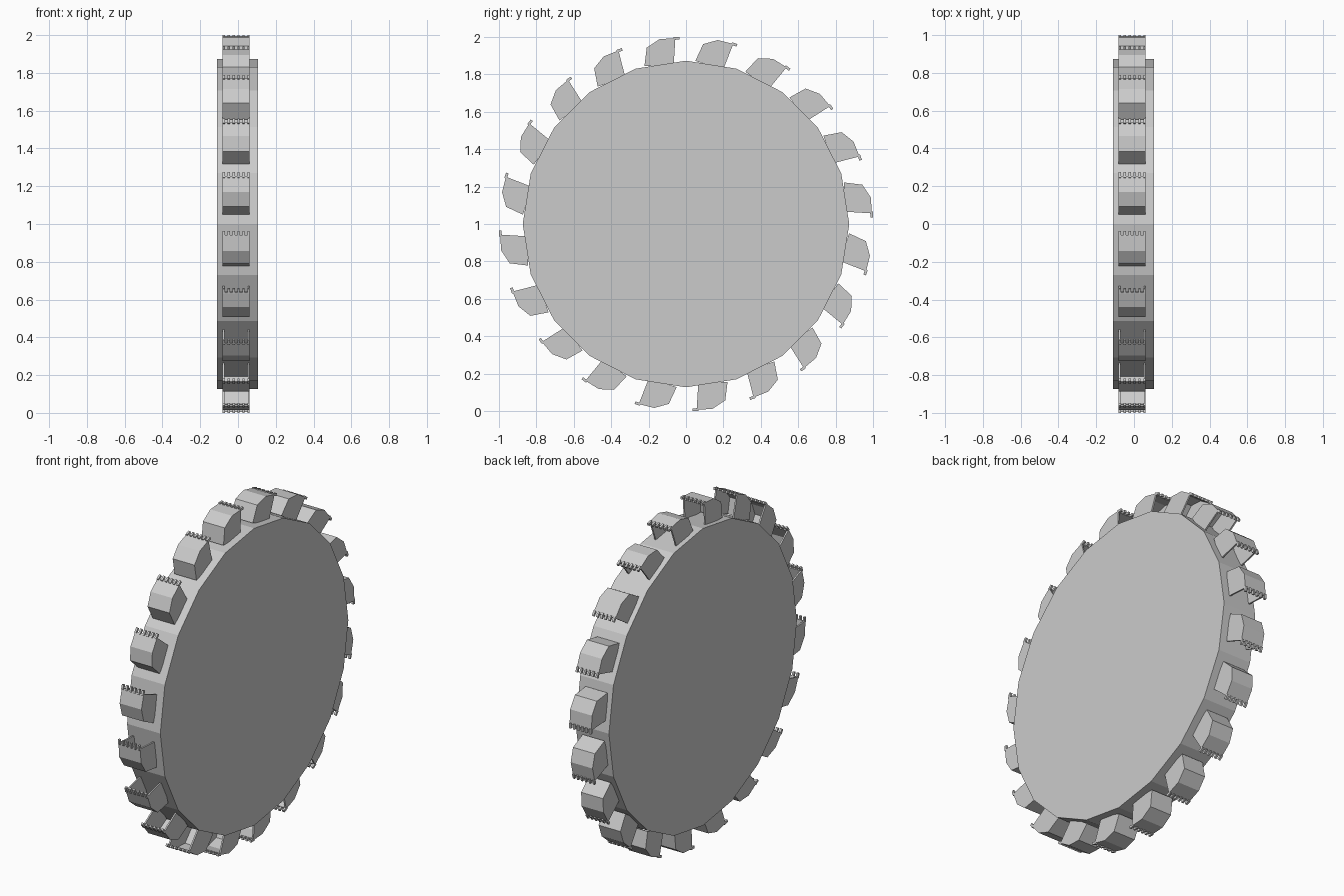
import bpy, bmesh, math
from mathutils import Vector

cube = bpy.data.objects.get("Cube")
if cube:
    bpy.data.objects.remove(cube)

COUNT = 20
STEP = 2 * math.pi / COUNT
CENTRE = Vector((0, 0, 1))

grey = bpy.data.materials.new("steel grey")
grey.use_nodes = True
grey.diffuse_color = (0.6, 0.6, 0.6, 1)
grey.node_tree.nodes["Principled BSDF"].inputs["Base Color"].default_value = grey.diffuse_color


def prism(bm, profile, x0, x1):
    """Extrude a (y, z) outline along x."""
    face = bm.faces.new([bm.verts.new((x0, y, z)) for y, z in profile])
    ext = bmesh.ops.extrude_face_region(bm, geom=[face], use_keep_orig=True)
    verts = [g for g in ext["geom"] if isinstance(g, bmesh.types.BMVert)]
    bmesh.ops.translate(bm, verts=verts, vec=(x1 - x0, 0, 0))


def finish(bm, name):
    bmesh.ops.recalc_face_normals(bm, faces=bm.faces)
    mesh = bpy.data.meshes.new(name)
    bm.to_mesh(mesh)
    bm.free()
    mesh.materials.append(grey)
    return mesh


def place(name, mesh, angle=0):
    obj = bpy.data.objects.new(name, mesh)
    obj.location = CENTRE
    obj.rotation_euler.x = angle
    bpy.context.collection.objects.link(obj)


# Wheel disc
bm = bmesh.new()
R = 0.873
prism(bm, [(R * math.sin(i * STEP), R * math.cos(i * STEP)) for i in range(COUNT)], -0.11, 0.106)
place("wheel_disc", finish(bm, "wheel_disc"))

# Hollow bucket: curved back shell, two side plates, toothed lip
LEFT, RIGHT, WALL = -0.081, 0.061, 0.009
outer = [(-0.222, 0.845), (-0.21, 0.943), (-0.142, 0.988), (-0.057, 0.994)]
inner = [(-0.212, 0.845), (-0.201, 0.938), (-0.138, 0.979), (-0.057, 0.985)]
bm = bmesh.new()
prism(bm, outer + inner[::-1], LEFT + WALL, RIGHT - WALL)
side = outer + [(-0.066, 0.845)]
prism(bm, side, LEFT, LEFT + WALL)
prism(bm, side, RIGHT - WALL, RIGHT)

# Teeth along the lip
TEETH, WIDTH = 6, 0.012
tooth = [(-0.066, 0.99), (-0.066, 1.0), (-0.036, 1.0), (-0.036, 0.986), (-0.057, 0.986)]
for i in range(TEETH):
    x = LEFT + i * (RIGHT - LEFT - WIDTH) / (TEETH - 1)
    prism(bm, tooth, x, x + WIDTH)
bucket = finish(bm, "bucket")

# Ring of buckets around the rim
for k in range(COUNT):
    place(f"bucket_{k + 1}", bucket, -k * STEP)
